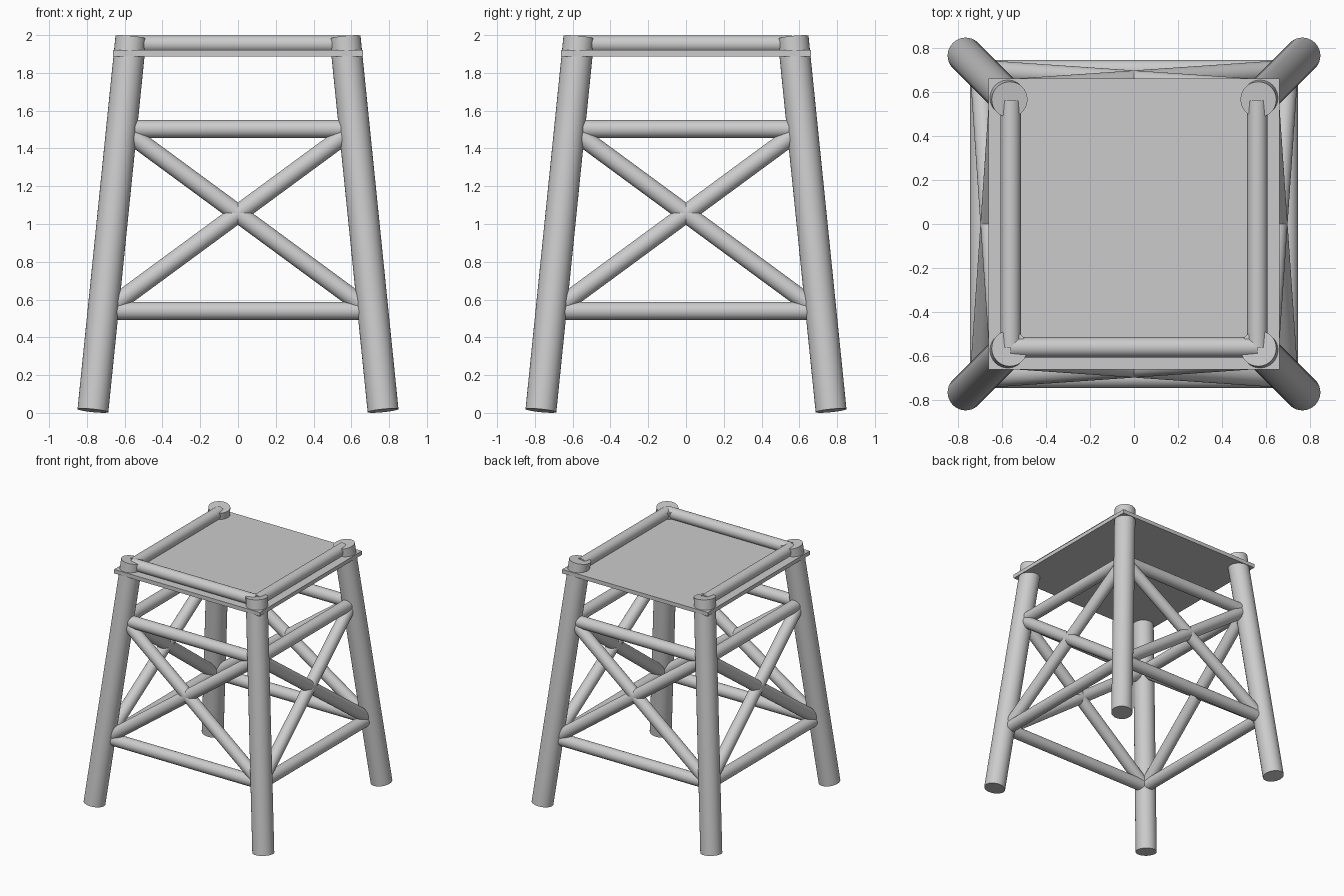
import bpy
from mathutils import Vector

if "Cube" in bpy.data.objects:
    bpy.data.objects.remove(bpy.data.objects["Cube"])

SIDES = 32


def smooth(ob):
    bpy.ops.object.select_all(action='DESELECT')
    ob.select_set(True)
    bpy.context.view_layer.objects.active = ob
    bpy.ops.object.shade_smooth_by_angle()


def pole(name, a, b, r):
    """Round pole running from point a to point b."""
    a, b = Vector(a), Vector(b)
    d = b - a
    bpy.ops.mesh.primitive_cylinder_add(vertices=SIDES, radius=r, depth=d.length,
                                        location=(a + b) / 2)
    ob = bpy.context.object
    ob.name = name
    ob.rotation_euler = d.to_track_quat('Z', 'Y').to_euler()
    smooth(ob)
    return ob


def on_side(side, u, out, z):
    """Point on one of the four sides: u along the side, out from the centre."""
    x, y = {'front': (u, -out), 'right': (out, u),
            'back': (-u, out), 'left': (-out, -u)}[side]
    return (x, y, z)


# Splayed legs
for sx, xn in ((-1, 'left'), (1, 'right')):
    for sy, yn in ((-1, 'front'), (1, 'back')):
        pole(f'{yn}_{xn}_leg', (sx * 0.768, sy * 0.768, 0.012),
             (sx * 0.567, sy * 0.567, 1.988), 0.082)

# Horizontal rails and cross braces on all four sides
LOW_Z, LOW, HIGH_Z, HIGH, R = 0.54, 0.70, 1.503, 0.61, 0.048
for side in ('front', 'right', 'back', 'left'):
    pole(f'{side}_lower_rail', on_side(side, -LOW, LOW, LOW_Z),
         on_side(side, LOW, LOW, LOW_Z), R)
    pole(f'{side}_upper_rail', on_side(side, -HIGH, HIGH, HIGH_Z),
         on_side(side, HIGH, HIGH, HIGH_Z), R)
    for s, n in ((-1, 'rising'), (1, 'falling')):
        pole(f'{side}_{n}_brace', on_side(side, s * LOW, LOW, LOW_Z),
             on_side(side, -s * HIGH, HIGH, HIGH_Z), R)
    # Guard rails above the platform, back left open
    if side != 'back':
        pole(f'{side}_guard_rail', on_side(side, -0.562, 0.562, 1.953),
             on_side(side, 0.562, 0.562, 1.953), 0.046)

# Thin square platform
bpy.ops.mesh.primitive_cube_add(size=1, location=(0, 0, 1.904))
platform = bpy.context.object
platform.name = 'platform'
platform.scale = (1.326, 1.326, 0.032)
